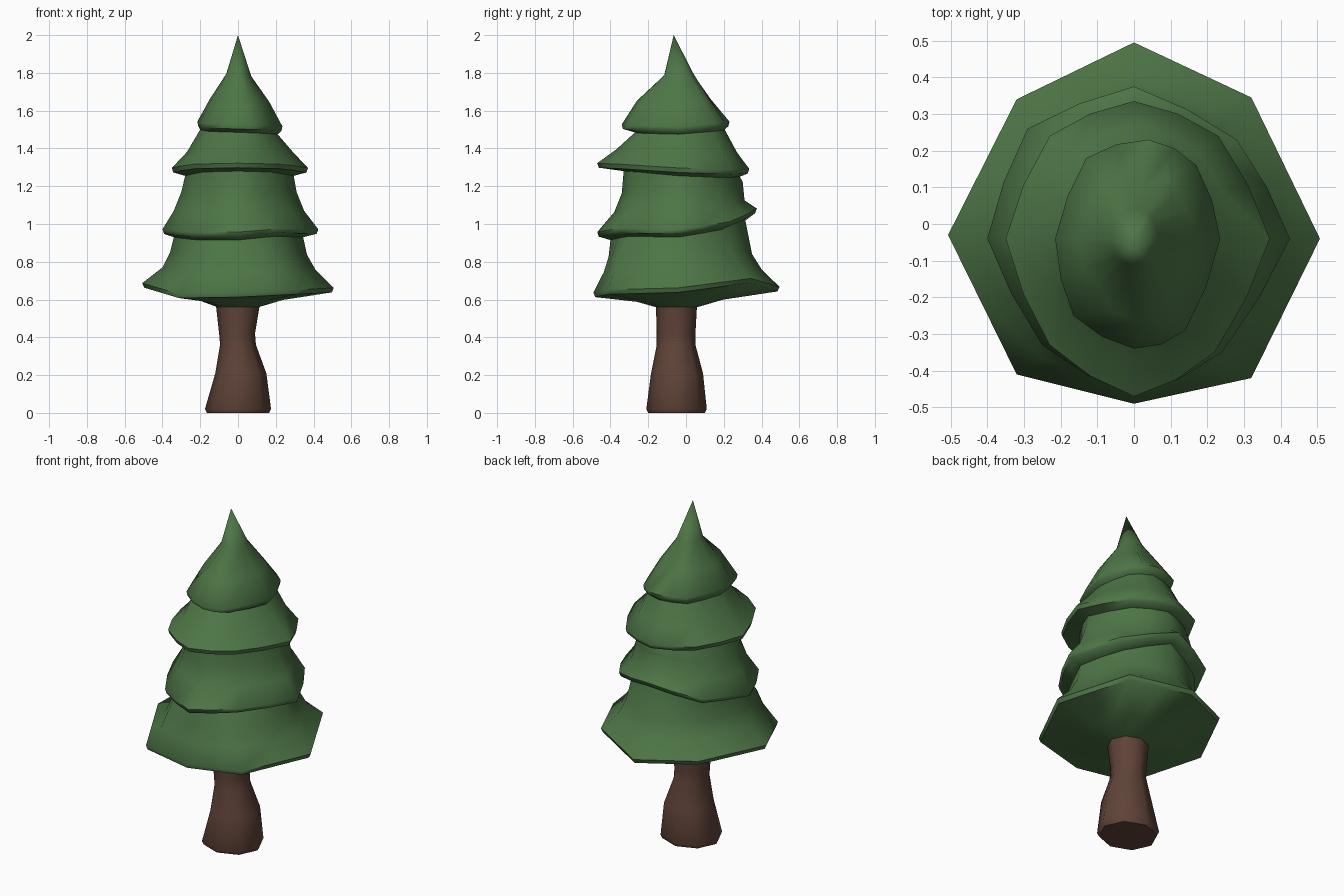
import bpy, bmesh, math

if "Cube" in bpy.data.objects:
    bpy.data.objects.remove(bpy.data.objects["Cube"])

CY = -0.04  # vertical axis of the crown sits slightly forward


def material(name, rgb):
    m = bpy.data.materials.new(name)
    m.diffuse_color = (*rgb, 1)
    m.use_nodes = True
    m.node_tree.nodes["Principled BSDF"].inputs["Base Color"].default_value = m.diffuse_color
    return m


def loft(name, rings, mat, angle, tip=None):
    """Skin a stack of equal-sided rings; close the base, and the top with a point or face."""
    bm = bmesh.new()
    loops = [[bm.verts.new(p) for p in r] for r in rings]
    n = len(loops[0])
    for a, b in zip(loops, loops[1:]):
        for i in range(n):
            j = (i + 1) % n
            bm.faces.new((a[i], a[j], b[j], b[i]))
    bm.faces.new(loops[0][::-1])
    if tip:
        t = bm.verts.new(tip)
        for i in range(n):
            bm.faces.new((loops[-1][i], loops[-1][(i + 1) % n], t))
    else:
        bm.faces.new(loops[-1])
    bmesh.ops.recalc_face_normals(bm, faces=bm.faces)
    me = bpy.data.meshes.new(name)
    bm.to_mesh(me)
    bm.free()
    me.materials.append(mat)
    ob = bpy.data.objects.new(name, me)
    bpy.context.collection.objects.link(ob)
    bpy.ops.object.select_all(action='DESELECT')
    ob.select_set(True)
    bpy.context.view_layer.objects.active = ob
    bpy.ops.object.shade_smooth_by_angle(angle=math.radians(angle))
    return ob


def ellipse(xl, xr, yf, yb, z):
    cx, cy, rx, ry = (xl + xr) / 2, (yf + yb) / 2, (xr - xl) / 2, (yb - yf) / 2
    return [(cx + rx * math.cos(i * math.pi / 4), cy + ry * math.sin(i * math.pi / 4), z)
            for i in range(8)]


def fit(rim, xl, xr, yf, yb, z=None, dz=0.0, wave=0.5):
    """Rescale a rim to new extents, keeping part of its up-and-down wave."""
    X0, X1 = rim[4][0], rim[0][0]
    Y0, Y1 = rim[6][1] - CY, rim[2][1] - CY
    mean = sum(p[2] for p in rim) / 8
    out = []
    for x, y, h in rim:
        y -= CY
        nx = x * (xr / X1 if x > 0 else xl / X0)
        ny = y * ((yb - CY) / Y1 if y > 0 else (yf - CY) / Y0)
        out.append((nx, CY + ny, h + dz if z is None else z + wave * (h - mean)))
    return out


def refine(ring, bulge):
    """Insert a point in every side, pushed outward by the bulge factor."""
    out = []
    for i, p in enumerate(ring):
        q = ring[(i + 1) % 8]
        x, y, z = [(a + b) / 2 for a, b in zip(p, q)]
        out += [p, (x * bulge, CY + (y - CY) * bulge, z)]
    return out


green = material("leaf green", (0.075, 0.18, 0.062))
brown = material("bark brown", (0.115, 0.056, 0.04))

# trunk: flared foot, narrow waist
loft("trunk", [ellipse(*r) for r in [
    (-.165, .165, -.20, .10, 0), (-.175, .175, -.21, .11, .02), (-.12, .15, -.185, .09, .21),
    (-.095, .095, -.155, .05, .36), (-.10, .09, -.155, .05, .42), (-.12, .12, -.16, .06, .60)]],
    brown, 55)

# drooping rims of the four tiers, counter-clockwise from +x
rims = [
    [(.507, -.04, .65), (.32, .345, .70), (0, .495, .655), (-.32, .34, .67),
     (-.507, -.03, .675), (-.32, -.41, .62), (0, -.49, .625), (.32, -.42, .64)],
    [(.425, -.04, .96), (.28, .23, 1.0), (0, .375, 1.07), (-.29, .26, 1.0),
     (-.40, -.04, .96), (-.25, -.33, .945), (0, -.47, .945), (.24, -.35, .965)],
    [(.37, -.04, 1.285), (.23, .24, 1.275), (0, .335, 1.28), (-.23, .24, 1.29),
     (-.35, -.04, 1.285), (-.23, -.33, 1.305), (0, -.47, 1.31), (.22, -.35, 1.305)],
    [(.235, -.04, 1.505), (.17, .16, 1.52), (.04, .23, 1.53), (-.13, .18, 1.53),
     (-.215, -.04, 1.53), (-.165, -.25, 1.52), (0, -.34, 1.515), (.14, -.29, 1.51)],
]
# shape between rims: middle rings (with height), then the neck tucked under the next rim
mids = [
    [(-.40, .41, -.435, .40, .76), (-.36, .365, -.41, .35, .84)],
    [(-.34, .35, -.38, .31, 1.08), (-.30, .31, -.34, .30, 1.18)],
    [(-.27, .29, -.37, .27, 1.385)],
    [(-.15, .165, -.26, .14, 1.655), (-.062, .07, -.115, .04, 1.79)],
]
necks = [(-.34, .345, -.40, .31), (-.28, .295, -.33, .285), (-.20, .21, -.27, .205)]
bulges = [1.0, 1.03, 1.04, 1.05]

# crown: underside, then rim edge, slope and neck for every tier
rings = [refine(ellipse(-.11, .11, -.16, .06, .56), 1),
         refine(fit(rims[0], -.24, .24, -.26, .20, z=.60, wave=.4), 1)]
for i, rim in enumerate(rims):
    tier = [[(x * .98, CY + (y - CY) * .98, z - .012) for x, y, z in rim],
            [(x, y, z + .012) for x, y, z in rim]]
    tier += [fit(rim, *m) for m in mids[i]]
    if i < 3:
        tier.append(fit(rims[i + 1], *necks[i], dz=-.03))
    rings += [refine(r, bulges[i] if k < 2 else max(1.03, bulges[i]))
              for k, r in enumerate(tier)]

# narrow creases in the top cone, at the back and at the front left
for k, f in ((4, .78), (10, .84)):
    x, y, z = rings[-2][k]
    rings[-2][k] = (x * f, CY + (y - CY) * f, z)

loft("crown", rings, green, 55, tip=(0, -.065, 2.0))
